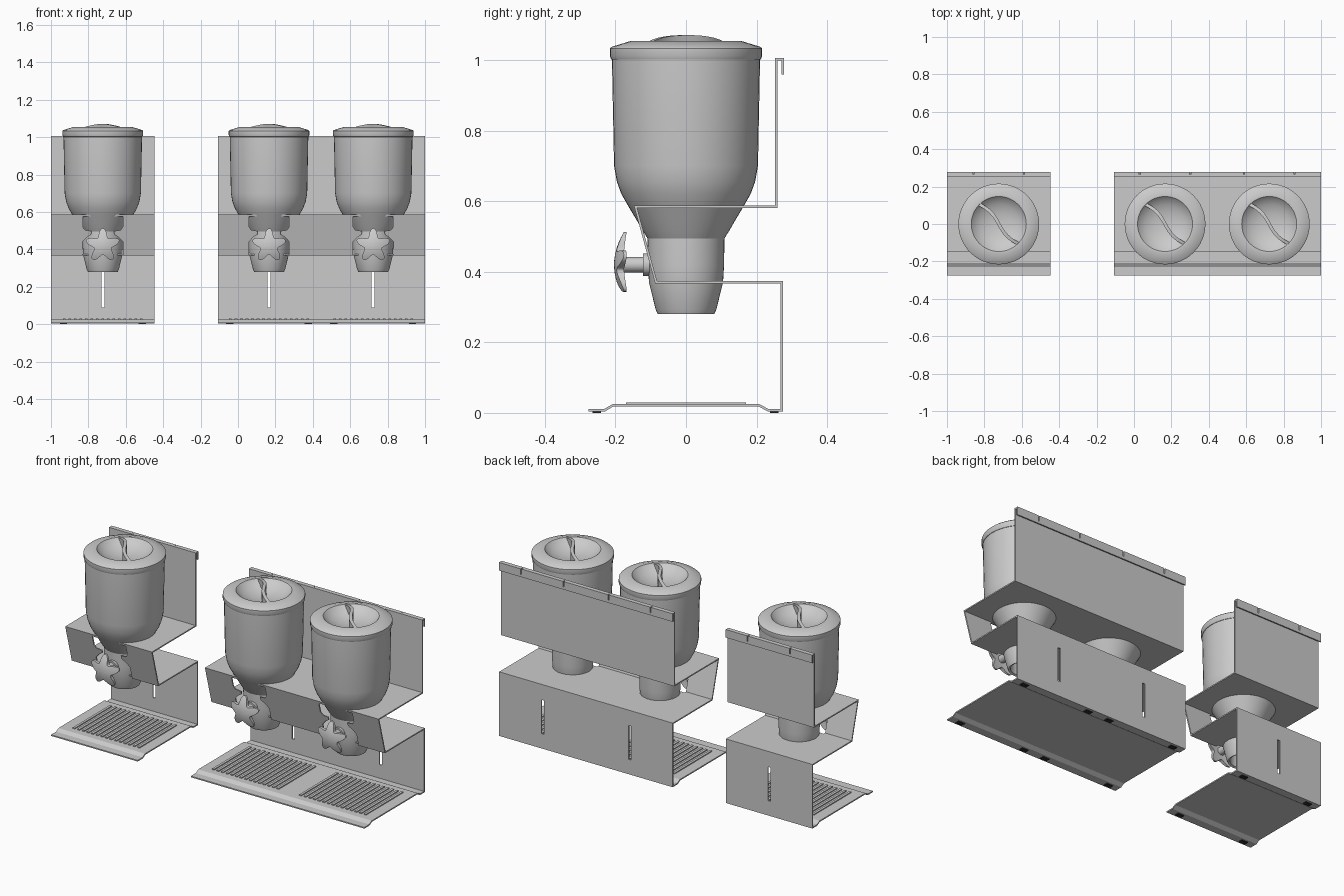
import bpy, bmesh, math
from mathutils import Vector

cube = bpy.data.objects.get("Cube")
if cube:
    bpy.data.objects.remove(cube)


def material(name, value):
    m = bpy.data.materials.new(name)
    m.use_nodes = True
    colour = (value, value, value, 1)
    m.diffuse_color = colour
    m.node_tree.nodes["Principled BSDF"].inputs["Base Color"].default_value = colour
    return m


GREY = material("light grey", 0.6)
BLACK = material("black rubber", 0.03)


def finish(name, bm, mat=GREY, smooth=None):
    bmesh.ops.recalc_face_normals(bm, faces=bm.faces)
    me = bpy.data.meshes.new(name)
    bm.to_mesh(me)
    bm.free()
    me.materials.append(mat)
    ob = bpy.data.objects.new(name, me)
    bpy.context.collection.objects.link(ob)
    bpy.ops.object.select_all(action="DESELECT")
    bpy.context.view_layer.objects.active = ob
    ob.select_set(True)
    if smooth:
        bpy.ops.object.shade_smooth_by_angle(angle=math.radians(smooth))
    return ob


def add_box(bm, lo, hi):
    lo, hi = Vector(lo), Vector(hi)
    geo = bmesh.ops.create_cube(bm, size=1)
    for v in geo["verts"]:
        v.co = (lo + hi) / 2 + v.co * (hi - lo)


def lathe(name, profile, x, mat=GREY, segments=48):
    bm = bmesh.new()
    verts = [bm.verts.new((r, 0, z)) for r, z in profile]
    edges = [bm.edges.new(p) for p in zip(verts, verts[1:])]
    bmesh.ops.spin(bm, geom=verts + edges, cent=(0, 0, 0), axis=(0, 0, 1),
                   angle=math.tau, steps=segments)
    bmesh.ops.remove_doubles(bm, verts=bm.verts, dist=0.0005)
    bmesh.ops.translate(bm, verts=bm.verts, vec=(x, 0, 0))
    return finish(name, bm, mat, 32)


def apply(ob, name, kind, **settings):
    mod = ob.modifiers.new(name, kind)
    for key, value in settings.items():
        setattr(mod, key, value)
    bpy.context.view_layer.objects.active = ob
    bpy.ops.object.modifier_apply(modifier=name)


# Bent sheet-metal stand: side outline from the rear hook down to the tray lip
STAND = [(0.274, 0.96), (0.274, 1.003), (0.256, 1.003), (0.256, 0.584),
         (-0.143, 0.584), (-0.085, 0.371), (0.272, 0.371), (0.272, 0.008),
         (0.232, 0.008), (0.208, 0.021), (-0.208, 0.021), (-0.23, 0.008), (-0.276, 0.008)]
# Half outline of the opening in the sloping panel
OPENING = [(0.107, 0.575), (0.107, 0.52), (0.095, 0.503), (0.06, 0.498), (0.062, 0.48),
           (0.085, 0.465), (0.108, 0.44), (0.108, 0.36)]


def stand(side, x0, x1, centres):
    bm = bmesh.new()
    rows = [[bm.verts.new((x, y, z)) for y, z in STAND] for x in (x0, x1)]
    for i in range(len(STAND) - 1):
        bm.faces.new((rows[0][i], rows[0][i + 1], rows[1][i + 1], rows[1][i]))
    ob = finish(side + "_stand", bm)
    apply(ob, "thickness", "SOLIDIFY", thickness=0.007, offset=0, use_even_offset=True)

    bm = bmesh.new()
    for c in centres:
        outline = OPENING + [(-x, z) for x, z in reversed(OPENING)]
        face = bm.faces.new([bm.verts.new((c + x, -0.25, z)) for x, z in outline])
        geo = bmesh.ops.extrude_face_region(bm, geom=[face])["geom"]
        moved = [g for g in geo if isinstance(g, bmesh.types.BMVert)]
        bmesh.ops.translate(bm, verts=moved, vec=(0, 0.18, 0))
        # sight slot in the back and slits in the hook
        add_box(bm, (c - 0.008, 0.26, 0.09), (c + 0.008, 0.29, 0.285))
        for s in (-0.135, 0.135):
            add_box(bm, (c + s - 0.003, 0.265, 0.975), (c + s + 0.003, 0.29, 1.02))
    cutter = finish("cutter", bm)
    cutter.hide_render = True
    apply(ob, "openings", "BOOLEAN", object=cutter, operation="DIFFERENCE", solver="EXACT")
    bpy.data.objects.remove(cutter)


BODY = [(0.068, 0.4), (0.07, 0.285), (0.08, 0.28), (0.086, 0.293), (0.105, 0.37),
        (0.108, 0.42), (0.109, 0.495), (0.122, 0.515), (0.142, 0.55), (0.163, 0.585),
        (0.183, 0.62), (0.196, 0.655), (0.204, 0.7), (0.21, 1.002)]
LID = [(0.205, 1.0), (0.212, 1.002), (0.216, 1.012), (0.216, 1.033), (0.21, 1.038),
       (0.158, 1.054), (0.147, 1.053), (0.135, 1.04), (0.105, 1.02), (0.06, 1.006), (0, 1.0)]


def lid_handle(cx):
    # S-shaped upright vane with a domed top
    bm = bmesh.new()
    n, last = 24, None
    for i in range(n + 1):
        t = 2 * i / n - 1
        along, bend = 0.15 * t, -0.014 * math.sin(math.pi * t)
        top = 1.071 - 0.021 * t * t
        low = 1.0 + 0.04 * t * t - 0.005
        ring = []
        for off, z in ((-0.009, low), (-0.009, top), (0.009, top), (0.009, low)):
            p = bend + off
            ring.append(bm.verts.new((cx + (along + p) * 0.707, (p - along) * 0.707, z)))
        if last:
            for k in range(4):
                bm.faces.new((last[k], last[(k + 1) % 4], ring[(k + 1) % 4], ring[k]))
        if i in (0, n):
            bm.faces.new(ring)
        last = ring
    finish("lid_handle", bm, GREY, 35)


def knob(cx, cz=0.42):
    # Five-lobed turning knob, lobes curling back towards the body
    bm = bmesh.new()
    n, rings = 60, 6

    def layer(y_centre, curl):
        grid = []
        for j in range(1, rings + 1):
            f, row = j / rings, []
            for i in range(n):
                a = math.tau * i / n
                wave = 0.5 + 0.5 * math.cos(5 * a)
                r = f * (0.048 + 0.045 * wave ** 1.2)
                y = y_centre + curl * (r / 0.093) ** 2
                row.append(bm.verts.new((cx + r * math.sin(a), y, cz + r * math.cos(a))))
            grid.append(row)
        hub = bm.verts.new((cx, y_centre, cz))
        for i in range(n):
            k = (i + 1) % n
            bm.faces.new((hub, grid[0][i], grid[0][k]))
            for a, b in zip(grid, grid[1:]):
                bm.faces.new((a[i], b[i], b[k], a[k]))
        return grid[-1]

    front, back = layer(-0.204, 0.028), layer(-0.178, 0.01)
    for i in range(n):
        k = (i + 1) % n
        bm.faces.new((front[i], front[k], back[k], back[i]))
    finish("knob", bm, GREY, 50)
    # Shaft and collar
    for name, r, y0, y1 in (("knob_shaft", 0.022, -0.19, -0.08), ("shaft_collar", 0.032, -0.122, -0.08)):
        bm = bmesh.new()
        bmesh.ops.create_cone(bm, cap_ends=True, segments=24, radius1=r, radius2=r, depth=y1 - y0)
        for v in bm.verts:
            v.co = Vector((cx + v.co.x, (y0 + y1) / 2 + v.co.z, cz + v.co.y))
        finish(name, bm, GREY, 35)


def dispenser(cx):
    lathe("container", BODY, cx)
    lathe("spout_plug", [(0, 0.39), (0.07, 0.39)], cx)
    lathe("lid", LID, cx)
    lid_handle(cx)
    knob(cx)
    # Drip grille bars
    bm = bmesh.new()
    for i in range(15):
        x = cx + (i - 7) * 0.0295
        add_box(bm, (x - 0.007, -0.17, 0.02), (x + 0.007, 0.17, 0.03))
    finish("drip_grille", bm)
    # Rubber feet
    bm = bmesh.new()
    for x in (-0.21, 0.21):
        for y in (-0.253, 0.25):
            add_box(bm, (cx + x - 0.02, y - 0.012, 0), (cx + x + 0.02, y + 0.012, 0.006))
    finish("feet", bm, BLACK)


stand("right", -1.0, -0.447, [-0.723])
stand("left", -0.108, 1.0, [0.166, 0.723])
for centre in (-0.723, 0.166, 0.723):
    dispenser(centre)
